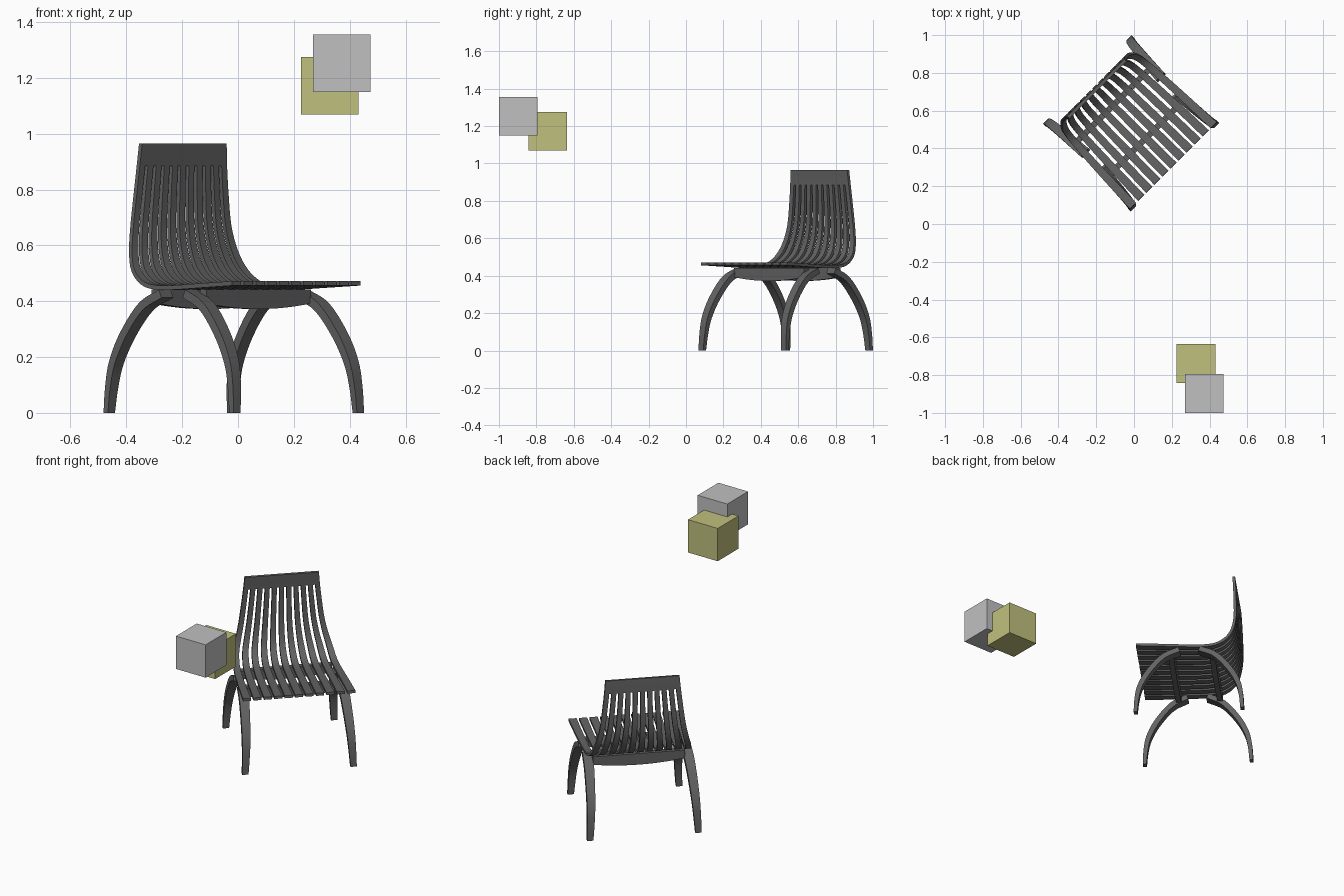
import bpy, bmesh, math
from mathutils import Vector, Matrix

if "Cube" in bpy.data.objects:
    bpy.data.objects.remove(bpy.data.objects["Cube"])

# Chair frame: local x across the seat, local -y towards the sitter's knees
PLACE = Matrix.Translation((-0.015, 0.533, 0)) @ Matrix.Rotation(math.radians(45), 4, 'Z')
SLATS = 11


def material(name, r, g, b):
    m = bpy.data.materials.new(name)
    m.use_nodes = True
    m.diffuse_color = (r, g, b, 1)
    m.node_tree.nodes["Principled BSDF"].inputs["Base Color"].default_value = (r, g, b, 1)
    return m


dark = material("dark grey wood", 0.125, 0.125, 0.125)
light = material("light grey", 0.53, 0.53, 0.53)
olive = material("pale olive", 0.53, 0.53, 0.21)


def finish(bm, name, mat, matrix=None):
    bmesh.ops.recalc_face_normals(bm, faces=bm.faces)
    mesh = bpy.data.meshes.new(name)
    bm.to_mesh(mesh)
    bm.free()
    mesh.materials.append(mat)
    ob = bpy.data.objects.new(name, mesh)
    bpy.context.collection.objects.link(ob)
    if matrix:
        ob.matrix_world = matrix
    return ob


def select_only(ob):
    bpy.ops.object.select_all(action='DESELECT')
    ob.select_set(True)
    bpy.context.view_layer.objects.active = ob


def smooth(ob):
    select_only(ob)
    bpy.ops.object.shade_smooth_by_angle(angle=math.radians(35))


def spline(points, steps):
    """Smooth path through the points."""
    p = [Vector(q) for q in points]
    p = [2 * p[0] - p[1]] + p + [2 * p[-1] - p[-2]]
    out = []
    for a, b, c, d in zip(p, p[1:], p[2:], p[3:]):
        for k in range(steps):
            t = k / steps
            out.append(0.5 * (2 * b + (c - a) * t + (2 * a - 5 * b + 4 * c - d) * t * t
                              + (3 * b - a - 3 * c + d) * t ** 3))
    return out + [p[-2]]


# Slatted shell: (depth, height, half width) from seat front to top of the back
profile = [(-0.316, 0.464, 0.325), (-0.15, 0.456, 0.318), (0, 0.449, 0.31),
           (0.1, 0.45, 0.303), (0.17, 0.467, 0.297), (0.225, 0.512, 0.287),
           (0.255, 0.58, 0.268), (0.268, 0.67, 0.248), (0.267, 0.78, 0.233),
           (0.263, 0.885, 0.221), (0.258, 0.965, 0.214)]
STEPS = 4
rows = spline(profile, STEPS)
slit_end = len(rows) - 1 - STEPS
bm = bmesh.new()
grid = []
for i, (y, z, half) in enumerate(rows):
    gap = 0.014 + 0.005 * math.sin(math.pi * min(i / slit_end, 1))
    pitch = (2 * half + gap) / SLATS
    row = []
    for k in range(SLATS):
        x = -half + k * pitch
        row += [bm.verts.new((x, y, z)), bm.verts.new((x + pitch - gap, y, z))]
    grid.append(row)
for i in range(len(grid) - 1):
    for k in range(2 * SLATS - 1):
        if k % 2 == 0 or i >= slit_end:
            bm.faces.new((grid[i][k], grid[i][k + 1], grid[i + 1][k + 1], grid[i + 1][k]))
shell = finish(bm, "slatted_seat_and_back", dark, PLACE)
mod = shell.modifiers.new("Thickness", 'SOLIDIFY')
mod.thickness = 0.016
mod.offset = 0
select_only(shell)
bpy.ops.object.modifier_apply(modifier=mod.name)
smooth(shell)

# Bent legs: (outward depth, height, sideways) from foot to seat
leg_path = [(0.318, 0, 0.313), (0.311, 0.09, 0.308), (0.292, 0.18, 0.303),
            (0.24, 0.28, 0.297), (0.155, 0.38, 0.29), (0.06, 0.427, 0.283)]


def leg(name, side, end):
    path = spline(leg_path, 5)
    bm = bmesh.new()
    rings = []
    for i, p in enumerate(path):
        t = i / (len(path) - 1)
        tangent = (path[min(i + 1, len(path) - 1)] - path[max(i - 1, 0)])
        if i == 0:
            tangent = Vector((0, 1, 0))
        n = Vector((tangent.y, -tangent.x)).normalized() * (0.011 + 0.005 * min(1, 2 * t))
        w = 0.018 + 0.012 * t
        rings.append([bm.verts.new((side * (p.z + a * w), end * (p.x + b * n.x), p.y + b * n.y))
                      for a, b in ((-1, -1), (1, -1), (1, 1), (-1, 1))])
    for r, q in zip(rings, rings[1:]):
        for k in range(4):
            bm.faces.new((r[k], r[(k + 1) % 4], q[(k + 1) % 4], q[k]))
    bm.faces.new(rings[0])
    bm.faces.new(rings[-1])
    smooth(finish(bm, name, dark, PLACE))


for side, side_name in ((1, "left"), (-1, "right")):
    for end, end_name in ((-1, "front"), (1, "back")):
        leg(f"{end_name}_{side_name}_leg", side, end)


# Cross rails under the seat, with a bowed lower edge
def rail(name, y):
    bm = bmesh.new()
    half, thick, n = 0.265, 0.032, 12
    xs = [-half + 2 * half * i / n for i in range(n + 1)]
    outline = [(x, 0.372 + 0.02 * (x / half) ** 2) for x in xs]
    outline += [(half, 0.442), (-half, 0.442)]
    face = bm.faces.new([bm.verts.new((x, y - thick / 2, z)) for x, z in outline])
    ext = bmesh.ops.extrude_face_region(bm, geom=[face])
    bmesh.ops.translate(bm, vec=(0, thick, 0),
                        verts=[g for g in ext["geom"] if isinstance(g, bmesh.types.BMVert)])
    smooth(finish(bm, name, dark, PLACE))


rail("front_rail", -0.11)
rail("back_rail", 0.135)


# Two floating blocks
def block(name, centre, mat):
    bm = bmesh.new()
    bmesh.ops.create_cube(bm, size=0.206, matrix=Matrix.Translation(centre))
    finish(bm, name, mat)


block("olive_block", (0.328, -0.739, 1.172), olive)
block("grey_block", (0.372, -0.897, 1.253), light)
